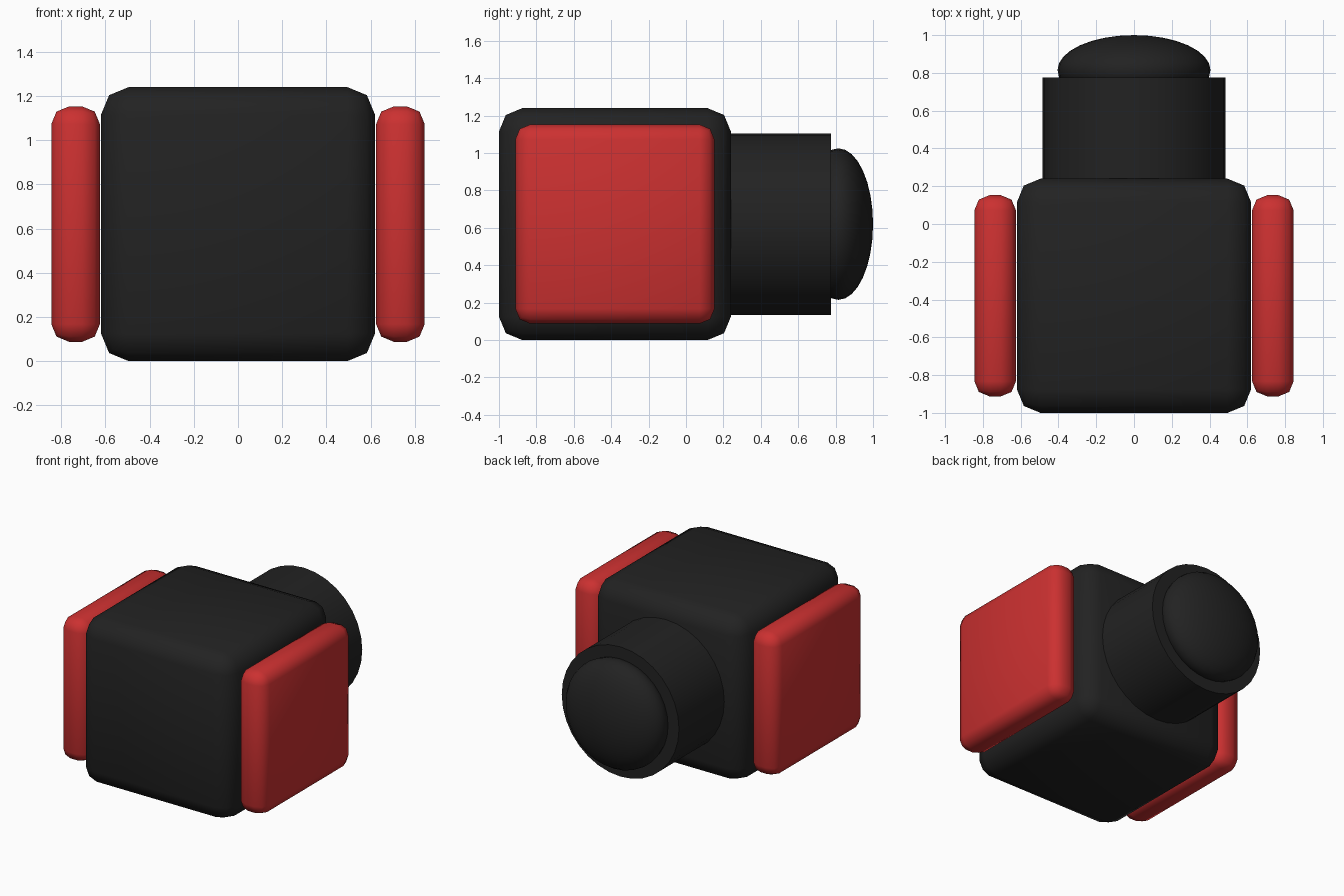
import bpy
import math

default_cube = bpy.data.objects.get("Cube")
if default_cube:
    bpy.data.objects.remove(default_cube, do_unlink=True)


def make_material(name, colour):
    mat = bpy.data.materials.new(name)
    mat.use_nodes = True
    mat.diffuse_color = colour
    mat.node_tree.nodes["Principled BSDF"].inputs["Base Color"].default_value = colour
    return mat


black = make_material("matte black", (0.016, 0.016, 0.016, 1))
red = make_material("bright red", (0.6, 0.03, 0.03, 1))


def finish(name, mat, angle):
    obj = bpy.context.object
    obj.name = name
    obj.data.name = name
    obj.data.materials.append(mat)
    bpy.ops.object.transform_apply(location=False, rotation=True, scale=True)
    bpy.ops.object.shade_smooth_by_angle(angle=math.radians(angle))
    return obj


def rounded_box(name, centre, size, radius, mat):
    bpy.ops.mesh.primitive_cube_add(size=1, location=centre)
    obj = bpy.context.object
    obj.scale = size
    bpy.ops.object.transform_apply(location=False, rotation=False, scale=True)
    bevel = obj.modifiers.new("rounded edges", "BEVEL")
    bevel.width = radius
    bevel.segments = 2
    bpy.ops.object.modifier_apply(modifier=bevel.name)
    return finish(name, mat, 60)


MID_Y, MID_Z = -0.38, 0.62

# Main block
rounded_box("body", (0, MID_Y, MID_Z), (1.24, 1.24, 1.24), 0.125, black)

# Side pads
for side, sign in (("left", 1), ("right", -1)):
    rounded_box(side + "_pad", (sign * 0.735, MID_Y, MID_Z),
                (0.22, 1.065, 1.065), 0.08, red)

# Barrel, its inner end buried in the block
bpy.ops.mesh.primitive_cylinder_add(vertices=32, radius=0.485, depth=0.67,
                                    location=(0, 0.44, MID_Z),
                                    rotation=(math.pi / 2, 0, 0))
finish("barrel", black, 30)

# Domed cap, a flattened sphere
bpy.ops.mesh.primitive_uv_sphere_add(segments=32, ring_count=16, radius=0.405,
                                     location=(0, 0.815, MID_Z),
                                     rotation=(math.pi / 2, 0, 0))
bpy.context.object.scale = (1, 1, 0.185 / 0.405)
finish("domed_cap", black, 60)
